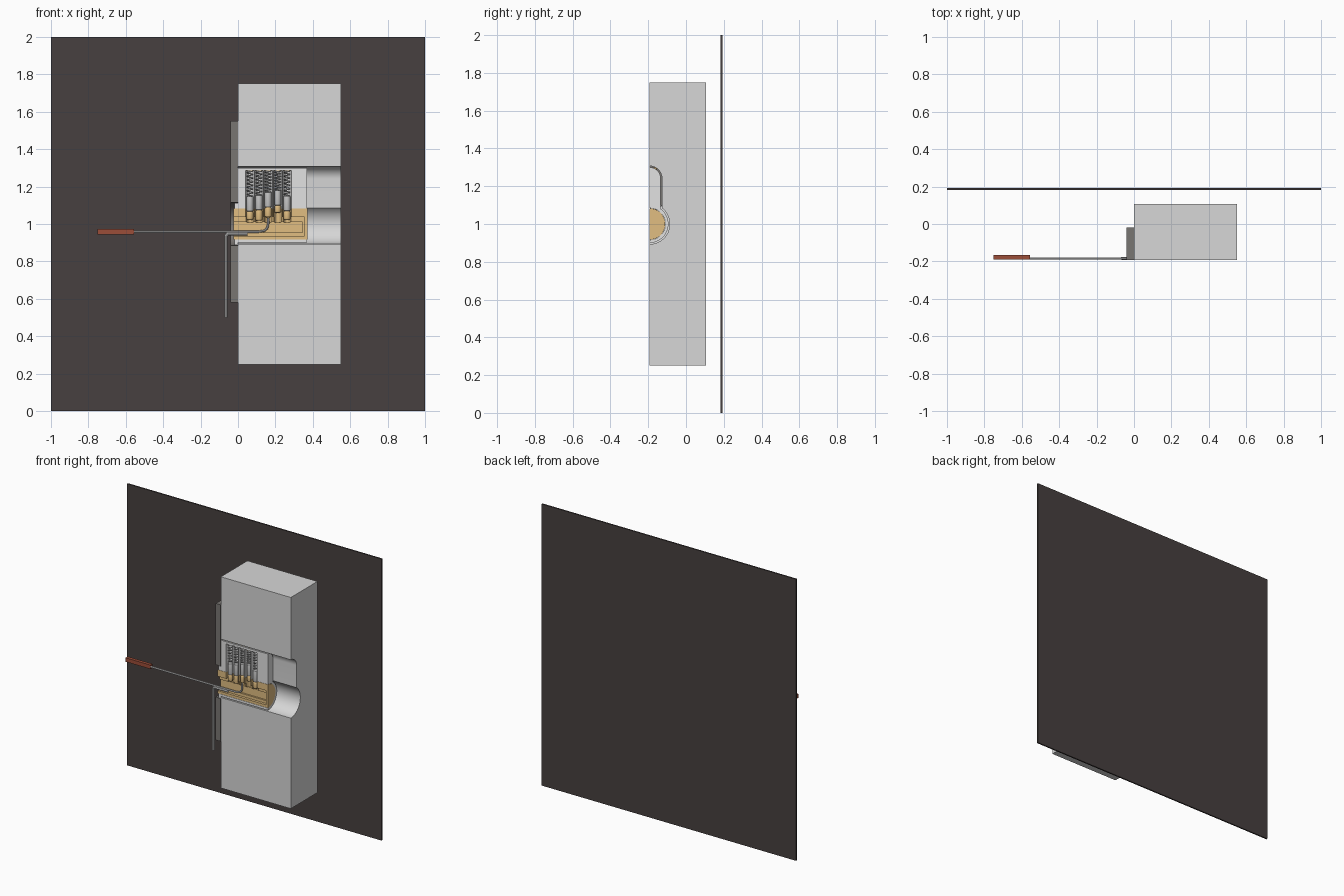
import bpy, bmesh, math
from mathutils import Vector

cube = bpy.data.objects.get("Cube")
if cube:
    bpy.data.objects.remove(cube, do_unlink=True)

FRONT = -0.193   # cutaway plane
AXIS = 1.0       # height of the plug axis


def material(name, rgb):
    m = bpy.data.materials.new(name)
    m.use_nodes = True
    m.diffuse_color = (*rgb, 1)
    m.node_tree.nodes["Principled BSDF"].inputs["Base Color"].default_value = (*rgb, 1)
    return m


light_grey = material("light grey", (0.68, 0.68, 0.68))
pale_grey = material("pale grey", (0.76, 0.76, 0.76))
steel = material("steel grey", (0.55, 0.55, 0.55))
dark_grey = material("dark grey", (0.19, 0.18, 0.17))
charcoal = material("charcoal brown", (0.063, 0.051, 0.050))
brass = material("brass", (0.75, 0.51, 0.22))
red = material("brick red", (0.33, 0.075, 0.04))


def finish(ob, mat):
    ob.data.materials.clear()
    ob.data.materials.append(mat)
    bpy.ops.object.select_all(action='DESELECT')
    ob.select_set(True)
    bpy.context.view_layer.objects.active = ob
    bpy.ops.object.shade_smooth_by_angle(angle=math.radians(35))
    return ob


def from_bmesh(name, bm, mat):
    bmesh.ops.recalc_face_normals(bm, faces=bm.faces)
    me = bpy.data.meshes.new(name)
    bm.to_mesh(me)
    bm.free()
    ob = bpy.data.objects.new(name, me)
    bpy.context.collection.objects.link(ob)
    return finish(ob, mat)


def extrude_x(name, profile, x0, x1, mat):
    """Extrude a (y, z) outline along x."""
    bm = bmesh.new()
    face = bm.faces.new([bm.verts.new((x0, y, z)) for y, z in profile])
    new = bmesh.ops.extrude_face_region(bm, geom=[face])["geom"]
    moved = [v for v in new if isinstance(v, bmesh.types.BMVert)]
    bmesh.ops.translate(bm, verts=moved, vec=(x1 - x0, 0, 0))
    return from_bmesh(name, bm, mat)


def box(name, x0, x1, y0, y1, z0, z1, mat):
    return extrude_x(name, [(y0, z0), (y1, z0), (y1, z1), (y0, z1)], x0, x1, mat)


def rod(name, x, y, z0, z1, r, mat, depth=1.0, bevel=0.0):
    """Upright round pin; depth stretches it along y."""
    bpy.ops.mesh.primitive_cylinder_add(vertices=24, radius=r, depth=z1 - z0,
                                        location=(x, y, (z0 + z1) / 2))
    ob = bpy.context.object
    ob.name = name
    ob.scale.y = depth
    if bevel:
        mod = ob.modifiers.new("round", 'BEVEL')
        mod.width, mod.segments = bevel, 3
        bpy.ops.object.modifier_apply(modifier=mod.name)
    return finish(ob, mat)


def wire(name, points, r, mat):
    cu = bpy.data.curves.new(name, 'CURVE')
    cu.dimensions = '3D'
    cu.bevel_depth, cu.bevel_resolution, cu.use_fill_caps = r, 2, True
    sp = cu.splines.new('POLY')
    sp.points.add(len(points) - 1)
    for p, co in zip(sp.points, points):
        p.co = (*co, 1)
    ob = bpy.data.objects.new(name, cu)
    bpy.context.collection.objects.link(ob)
    bpy.ops.object.select_all(action='DESELECT')
    ob.select_set(True)
    bpy.context.view_layer.objects.active = ob
    bpy.ops.object.convert(target='MESH')
    return finish(bpy.context.object, mat)


def cut(target, cutters):
    for c in cutters:
        c.hide_render = True
        mod = target.modifiers.new("cut", 'BOOLEAN')
        mod.operation, mod.solver, mod.object = 'DIFFERENCE', 'EXACT', c
        bpy.context.view_layer.objects.active = target
        bpy.ops.object.modifier_apply(modifier=mod.name)


def arc(r, a0, a1, zc=AXIS, n=20):
    steps = [math.radians(a0 + (a1 - a0) * i / n) for i in range(n + 1)]
    return [(FRONT + r * math.cos(a), zc + r * math.sin(a)) for a in steps]


def keyhole(r, w, top):
    """Half keyhole outline from the bottom of the bore to the top of the slot."""
    meet = math.degrees(math.acos(w / r))
    return arc(r, -90, meet) + arc(w, 0, 90, top - w, 12)


# Backing panel
box("backing_panel", -1, 1, 0.183, 0.193, 0, 2, charcoal)

# Door block with keyhole channel, cut in half
channel = keyhole(0.107, 0.066, 1.307)
extrude_x("door_block", [(FRONT, 0.25), (0.106, 0.25), (0.106, 1.75), (FRONT, 1.75)]
          + channel[::-1], 0, 0.55, light_grey)

# Front plate with round opening
extrude_x("front_plate", [(FRONT, 0.58), (-0.018, 0.58), (-0.018, 1.55), (FRONT, 1.55)]
          + arc(0.115, 90, -90), -0.04, -0.001, dark_grey)

# Lock housing, its lip and the plug
bore = 0.084
housing = extrude_x("lock_housing", keyhole(0.1, 0.059, 1.3) + arc(bore, 90, -90),
                    0, 0.37, pale_grey)
extrude_x("housing_lip", arc(0.113, -90, 90) + arc(bore, 90, -90), -0.02, 0, pale_grey)
plug = extrude_x("lock_plug", arc(bore - 0.001, -90, 90), -0.024, 0.371, brass)

# Pin chambers: x position, split height, bottom height
pins = [(0.064, 1.068, 1.022), (0.112, 1.075, 1.018), (0.161, 1.09, 1.036),
        (0.212, 1.1, 1.06), (0.262, 1.07, 1.022)]
chambers = [rod("chamber_cutter", x, FRONT, 1.008, 1.285, 0.023, steel, depth=1.9)
            for x, _, _ in pins]
keyway = [box("keyway_cutter", -0.1, 0.355, FRONT - 0.05, FRONT + 0.018, 0.935, 1.037, brass),
          box("ward_cutter", -0.1, 0.345, FRONT - 0.05, FRONT + 0.03, 0.955, 1.01, brass)]
cut(housing, chambers)
cut(plug, chambers + keyway)
for c in chambers + keyway:
    bpy.data.objects.remove(c, do_unlink=True)
finish(housing, pale_grey)
finish(plug, brass)

# Pin stacks with springs and caps
y = FRONT + 0.02
for i, (x, split, low) in enumerate(pins, 1):
    rod(f"key_pin_{i}", x, y, low, split, 0.018, brass, bevel=0.008)
    rod(f"driver_pin_{i}", x, y, split, split + 0.08, 0.018, steel, bevel=0.004)
    rod(f"spring_cap_{i}", x, y, 1.284, 1.298, 0.019, brass)
    z0, turns, n = split + 0.08, 7, 112
    coil = []
    for k in range(n + 1):
        a = 2 * math.pi * turns * k / n
        coil.append((x + 0.0145 * math.cos(a), y + 0.0145 * math.sin(a),
                     z0 + (1.284 - z0) * k / n))
    wire(f"spring_{i}", coil, 0.003, steel)

# Pick: handle, shaft and raised tip
yp = FRONT + 0.009
box("pick_handle", -0.75, -0.555, FRONT + 0.003, FRONT + 0.026, 0.945, 0.973, red)
wire("pick_shaft", [(-0.56, yp, 0.959), (0.11, yp, 0.959), (0.14, yp, 0.964),
                    (0.155, yp, 0.976), (0.161, yp, 0.995), (0.162, yp, 1.033)],
     0.006, pale_grey)

# Tension wrench with rounded elbow
elbow = [(-0.05 - 0.014 * math.cos(a), yp, 0.933 + 0.014 * math.sin(a))
         for a in (math.radians(15 * k) for k in range(7))]
wire("tension_wrench", [(-0.064, yp, 0.5)] + elbow + [(0.05, yp, 0.947)], 0.0085, pale_grey)
